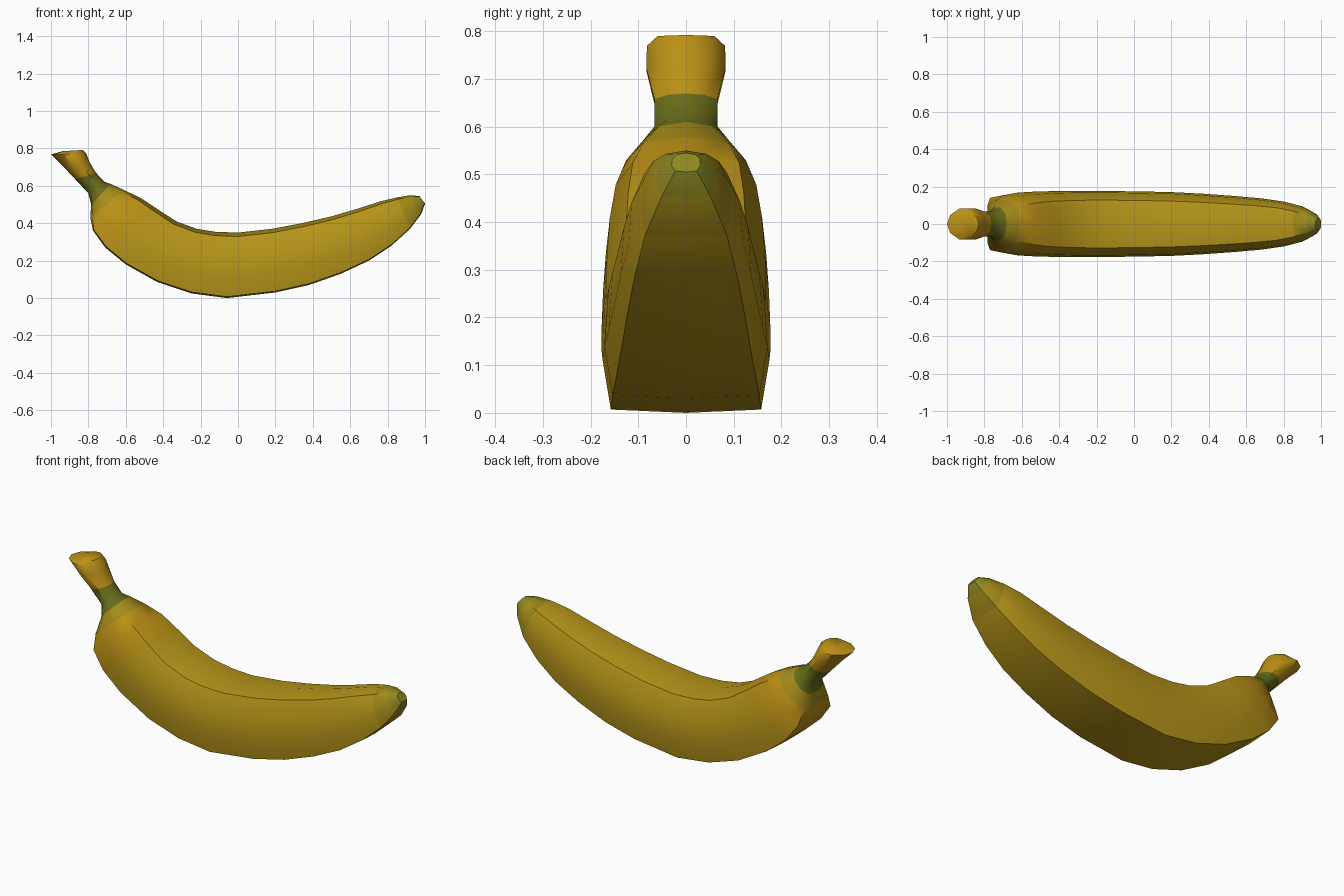
import bpy, bmesh

# Each section: lower edge x, z, upper edge x, z, half width (stem end to blossom tip)
SECTIONS = [
    (-0.94, 0.785, -0.83, 0.792, 0.060),
    (-1.00, 0.768, -0.81, 0.770, 0.082),
    (-0.94, 0.710, -0.795, 0.73, 0.083),
    (-0.87, 0.635, -0.76, 0.670, 0.066),
    (-0.80, 0.560, -0.715, 0.622, 0.066),
    (-0.785, 0.50, -0.68, 0.610, 0.090),
    (-0.79, 0.430, -0.61, 0.578, 0.130),
    (-0.775, 0.36, -0.52, 0.535, 0.155),
    (-0.71, 0.270, -0.43, 0.475, 0.168),
    (-0.60, 0.180, -0.33, 0.410, 0.174),
    (-0.43, 0.085, -0.22, 0.370, 0.177),
    (-0.25, 0.025, -0.12, 0.354, 0.177),
    (-0.06, 0.000, 0.00, 0.350, 0.175),
    (0.20, 0.030, 0.18, 0.370, 0.171),
    (0.38, 0.070, 0.34, 0.400, 0.162),
    (0.55, 0.130, 0.50, 0.437, 0.150),
    (0.70, 0.200, 0.64, 0.478, 0.137),
    (0.82, 0.280, 0.76, 0.517, 0.120),
    (0.92, 0.370, 0.85, 0.538, 0.095),
    (0.98, 0.450, 0.92, 0.550, 0.062),
    (1.00, 0.505, 0.97, 0.545, 0.030),
]
# Half cross-sections (width, height): ridged fruit and round stem
RIDGED = [(0, 0), (0.90, 0.02), (1.0, 0.32), (0.95, 0.68), (0.72, 0.94), (0, 1)]
ROUND = [(0, 0), (0.59, 0.095), (1.0, 0.345), (1.0, 0.655), (0.59, 0.905), (0, 1)]


def material(name, color):
    m = bpy.data.materials.new(name)
    m.diffuse_color = (*color, 1)
    return m


def ring(bm, index):
    xb, zb, xt, zt, w = SECTIONS[index]
    # Blend from round stem to ridged body, and back to round at the tip
    k = min(1, max(0, (index - 4) / 3), max(0, (22 - index) / 4))
    half = [(a[0] + (b[0] - a[0]) * k, a[1] + (b[1] - a[1]) * k)
            for a, b in zip(ROUND, RIDGED)]
    loop = half + [(-u, v) for u, v in half[-2:0:-1]]
    return [bm.verts.new((xb + (xt - xb) * v, u * w, zb + (zt - zb) * v))
            for u, v in loop]


# Skin the sections into one continuous peel
bm = bmesh.new()
rings = [ring(bm, i) for i in range(len(SECTIONS))]
# Material per band: 0 ochre, 1 stem green, 2 tip green, 3 body yellow, 4 olive blend
BANDS = [0, 0, 0, 1, 1, 4, 0, 0, 3, 3, 3, 3, 3, 3, 3, 3, 3, 3, 4, 2]
n = len(rings[0])
for band, a, b in zip(BANDS, rings, rings[1:]):
    for j in range(n):
        f = bm.faces.new((a[j], a[(j + 1) % n], b[(j + 1) % n], b[j]))
        f.material_index = band
bm.faces.new(rings[0]).material_index = 0
bm.faces.new(rings[-1]).material_index = 2
bmesh.ops.recalc_face_normals(bm, faces=bm.faces)

mesh = bpy.data.meshes.new("banana_peel")
bm.to_mesh(mesh)
bm.free()
for name, color in [("ochre", (0.50, 0.28, 0.008)),
                    ("stem_green", (0.14, 0.15, 0.010)),
                    ("tip_green", (0.27, 0.25, 0.015)),
                    ("body_yellow", (0.47, 0.30, 0.010)),
                    ("olive", (0.37, 0.26, 0.010))]:
    mesh.materials.append(material(name, color))

# Smooth skin with the long ridges kept crisp
peel = bpy.data.objects.new("banana_peel", mesh)
bpy.context.collection.objects.link(peel)
bpy.context.view_layer.objects.active = peel
peel.select_set(True)
bpy.ops.object.shade_smooth_by_angle(angle=0.75)
